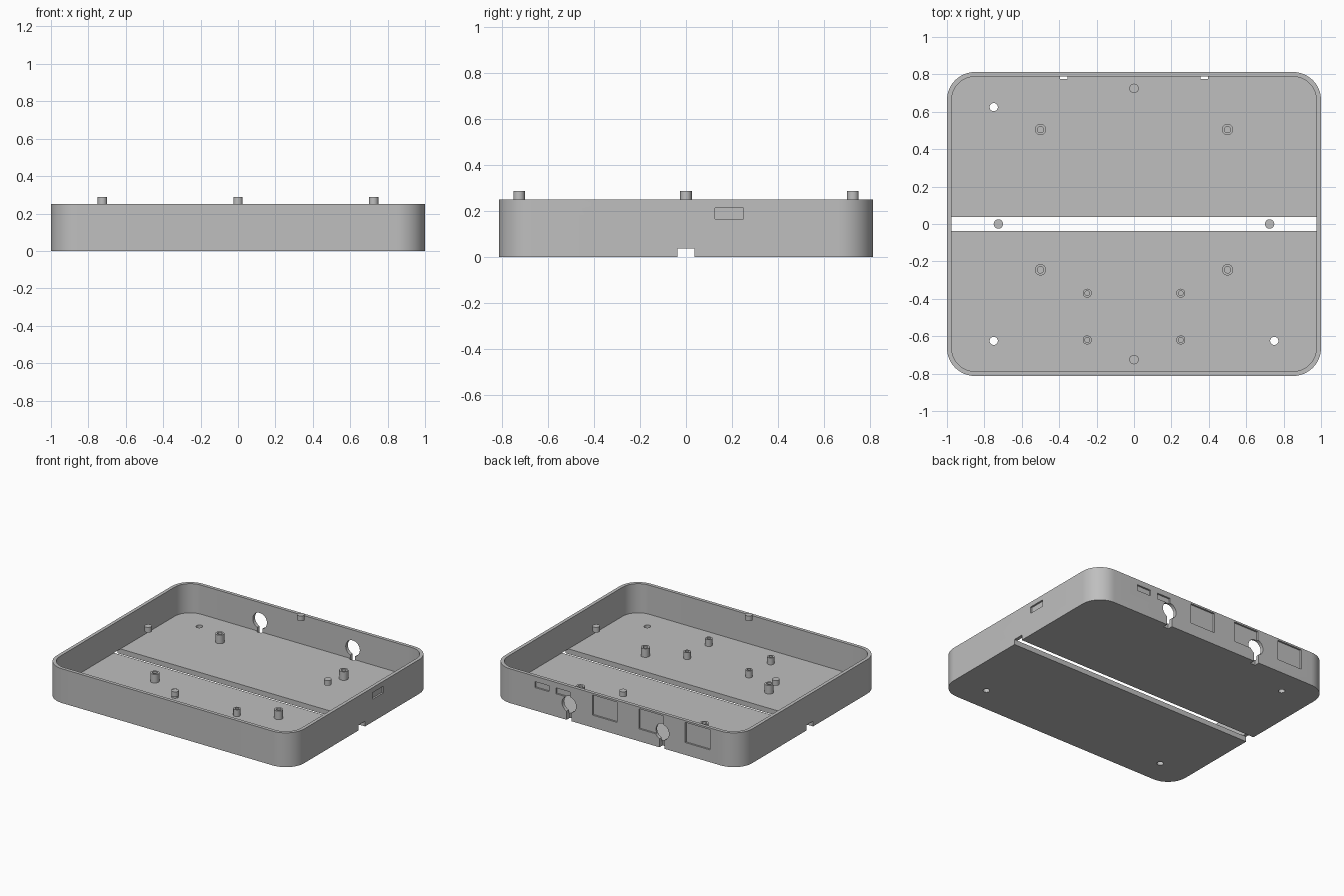
import bpy, bmesh, math
from mathutils import Matrix

if "Cube" in bpy.data.objects:
    bpy.data.objects.remove(bpy.data.objects["Cube"])

grey = bpy.data.materials.new("case_grey")
grey.diffuse_color = (0.52, 0.52, 0.52, 1)
grey.use_nodes = True
grey.node_tree.nodes["Principled BSDF"].inputs["Base Color"].default_value = grey.diffuse_color

WALL, FLOOR, HEIGHT = 0.025, 0.0375, 0.25


def finish(bm, name):
    bmesh.ops.recalc_face_normals(bm, faces=bm.faces)
    me = bpy.data.meshes.new(name)
    bm.to_mesh(me)
    bm.free()
    ob = bpy.data.objects.new(name, me)
    bpy.context.collection.objects.link(ob)
    me.materials.append(grey)
    return ob


def rounded_box(name, hx, hy, r, z0, z1, n=16):
    bm = bmesh.new()
    vs = []
    for k, (sx, sy) in enumerate([(1, 1), (-1, 1), (-1, -1), (1, -1)]):
        for i in range(n + 1):
            a = (k + i / n) * math.pi / 2
            vs.append(bm.verts.new((sx * (hx - r) + r * math.cos(a),
                                    sy * (hy - r) + r * math.sin(a), z0)))
    face = bm.faces.new(vs)
    ext = bmesh.ops.extrude_face_region(bm, geom=[face])["geom"]
    top = [v for v in ext if isinstance(v, bmesh.types.BMVert)]
    bmesh.ops.translate(bm, verts=top, vec=(0, 0, z1 - z0))
    return finish(bm, name)


def box(name, x0, x1, y0, y1, z0, z1):
    bm = bmesh.new()
    m = Matrix.Translation(((x0 + x1) / 2, (y0 + y1) / 2, (z0 + z1) / 2))
    m = m @ Matrix.Diagonal((x1 - x0, y1 - y0, z1 - z0, 1))
    bmesh.ops.create_cube(bm, size=1, matrix=m)
    return finish(bm, name)


def cylinder(name, x, y, z, r, depth, along_y=False):
    bm = bmesh.new()
    m = Matrix.Translation((x, y, z))
    if along_y:
        m = m @ Matrix.Rotation(math.pi / 2, 4, 'X')
    bmesh.ops.create_cone(bm, cap_ends=True, segments=32, radius1=r, radius2=r,
                          depth=depth, matrix=m)
    return finish(bm, name)


def cut(ob, cutter):
    bpy.context.view_layer.objects.active = ob
    mod = ob.modifiers.new("cut", 'BOOLEAN')
    mod.operation, mod.solver, mod.object = 'DIFFERENCE', 'EXACT', cutter
    bpy.ops.object.modifier_apply(modifier=mod.name)
    bpy.data.objects.remove(cutter)


def smooth(ob):
    bpy.ops.object.select_all(action='DESELECT')
    ob.select_set(True)
    bpy.context.view_layer.objects.active = ob
    bpy.ops.object.shade_smooth_by_angle(angle=math.radians(30))


# Tray shell
tray = rounded_box("tray", 1, 0.8125, 0.15, 0, HEIGHT)
cut(tray, rounded_box("cavity", 1 - WALL, 0.8125 - WALL, 0.125, FLOOR, 0.4))

# Long slot through the floor and both side walls
cut(tray, box("slot", -1.1, 1.1, -0.0375, 0.0375, -0.1, FLOOR + 0.0005))

# Three floor screw holes
for x, y in [(-0.75, 0.625), (-0.75, -0.625), (0.75, -0.625)]:
    cut(tray, cylinder("hole", x, y, 0, 0.022, 0.2))

# Shallow port recesses in the back wall: three large, two small
for x in (0.0875, -0.2875, -0.6625):
    cut(tray, box("port", x - 0.1, x + 0.1, 0.8, 0.9, 0.09, 0.237))
for x in (0.595, 0.425):
    cut(tray, box("port", x - 0.056, x + 0.056, 0.8, 0.9, 0.167, 0.21))

# Shallow recess in the right wall
cut(tray, box("port", 0.9875, 1.1, 0.125, 0.25, 0.165, 0.213))

# Keyhole cable openings through the back wall
for x in (-0.375, 0.375):
    cut(tray, cylinder("keyhole_round", x, 0.8375, 0.117, 0.057, 0.125, True))
    cut(tray, box("keyhole_stem", x - 0.02, x + 0.02, 0.775, 0.9, -0.1, 0.11))
smooth(tray)


# Hollow standoffs on the floor
def standoff(name, x, y, r, hole, top):
    z0 = FLOOR - 0.01
    ob = cylinder(name, x, y, (z0 + top) / 2, r, top - z0)
    cut(ob, cylinder("bore", x, y, top, hole, 2 * (top - FLOOR)))
    smooth(ob)


for sx in (-1, 1):
    for y in (0.505, -0.245):
        standoff("large_standoff", sx * 0.5, y, 0.03, 0.017, 0.1)
    for y in (-0.37, -0.62):
        standoff("small_standoff", sx * 0.25, y, 0.024, 0.013, 0.0875)

# Locating pegs level with the rim
for x, y in [(0.725, 0), (-0.725, 0), (0, 0.725), (0, -0.725)]:
    smooth(cylinder("locating_peg", x, y, 0.2685, 0.025, 0.0375))
